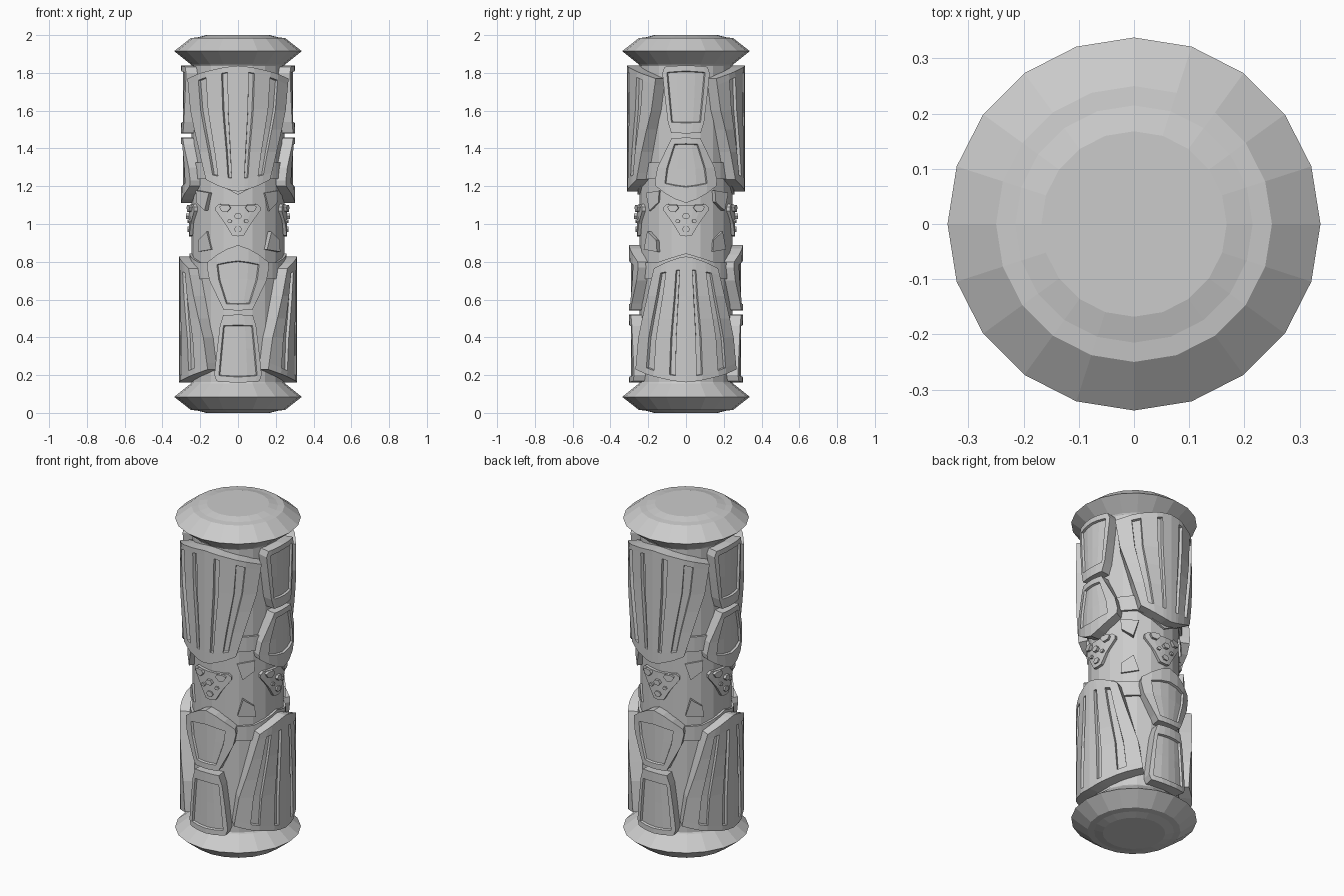
import bpy, bmesh, math
from math import sin, cos, radians, atan2
from mathutils import Vector

if "Cube" in bpy.data.objects:
    bpy.data.objects.remove(bpy.data.objects["Cube"])

SIDES = 20


def wrap(deg, z, r):
    """Point on the barrel: 0 degrees is the front, positive goes to the right."""
    a = radians(deg)
    return Vector((r * sin(a), -r * cos(a), z))


def finish(name, bm, turn=0):
    bmesh.ops.recalc_face_normals(bm, faces=bm.faces[:])
    me = bpy.data.meshes.new(name)
    bm.to_mesh(me)
    bm.free()
    ob = bpy.data.objects.new(name, me)
    ob.rotation_euler.z = radians(turn)
    bpy.context.collection.objects.link(ob)
    return ob


def lathe(name, profile):
    bm = bmesh.new()
    rings = [[bm.verts.new(wrap(360 * i / SIDES, z, r)) for i in range(SIDES)]
             for r, z in profile]
    for a, b in zip(rings, rings[1:]):
        for i in range(SIDES):
            j = (i + 1) % SIDES
            bm.faces.new((a[i], a[j], b[j], b[i]))
    bm.faces.new(rings[0])
    bm.faces.new(rings[-1])
    return finish(name, bm)


def skirt(bm, base, flare=1.0):
    """Pull the open border of a shell down into the barrel."""
    edges = [e for e in bm.edges if e.is_boundary]
    ret = bmesh.ops.extrude_edge_only(bm, edges=edges)
    for v in ret["geom"]:
        if isinstance(v, bmesh.types.BMVert):
            deg = math.degrees(atan2(v.co.x, -v.co.y))
            v.co = wrap(deg * flare, v.co.z, base)


def panel(name, rows, cols, r, turn, flip, groups=(), span=(0, 0), depth=0.012, flare=1.07):
    """Curved plate; rows are (half angle, edge z, centre z); groups are sunk column ranges."""
    bm = bmesh.new()
    grid = []
    for half, ze, zc in rows:
        line = []
        for s in cols:
            z = zc + (ze - zc) * abs(s) ** 1.4
            line.append(bm.verts.new(wrap(half * s, 2 - z if flip else z, r)))
        grid.append(line)
    cell = {}
    for j in range(len(rows) - 1):
        for i in range(len(cols) - 1):
            q = [grid[j][i], grid[j][i + 1], grid[j + 1][i + 1], grid[j + 1][i]]
            cell[i, j] = bm.faces.new(q[::-1] if flip else q)
    bm.normal_update()
    for a, b in groups:
        faces = [cell[i, j] for i in range(a, b) for j in range(*span)]
        bmesh.ops.inset_region(bm, faces=faces, thickness=0.004, depth=-depth)
    skirt(bm, 0.235, flare)
    return finish(name, bm, turn)


def plate(name, pts, r, turn, base=0.235, sunk=0):
    """Small wrapped polygon; pts are (arc length, z)."""
    bm = bmesh.new()
    f = bm.faces.new([bm.verts.new(wrap(math.degrees(u / r), z, r)) for u, z in pts])
    bm.normal_update()
    if f.normal.y > 0:
        f.normal_flip()
    if sunk:
        bmesh.ops.inset_region(bm, faces=[f], thickness=0.012, depth=-sunk)
    skirt(bm, base)
    return finish(name, bm, turn)


# Barrel and the two end caps
lathe("barrel", [(0.245, 0.1), (0.245, 1.9)])
cap = [(0.24, 1.83), (0.25, 1.845), (0.338, 1.915), (0.25, 1.984),
       (0.215, 1.988), (0.168, 2.0)]
lathe("top_cap", cap)
lathe("bottom_cap", [(r, 2 - z) for r, z in cap])

# Outlines shared by both halves
grille_rows = [(33, 1.235, 1.172), (35, 1.27, 1.24), (41, 1.38, 1.38), (48, 1.5, 1.5),
               (54, 1.6, 1.61), (58, 1.735, 1.81), (59, 1.77, 1.838)]
grille_cols = [-1, -.73, -.57, -.28, -.18, 0, .18, .28, .57, .73, 1]
plate_rows = [(15, 1.482, 1.48), (18.5, 1.54, 1.535), (21.5, 1.66, 1.66),
              (24.5, 1.80, 1.81), (22, 1.832, 1.84)]
shield_rows = [(32, 1.20, 1.112), (33, 1.23, 1.195), (30, 1.30, 1.29),
               (18, 1.42, 1.425), (14.5, 1.455, 1.457)]


def band(name, turn, flip, low, high, tip):
    """Collar around the barrel that dips to a point below each grille."""
    bm = bmesh.new()
    n = 40
    rings = []
    for r, top in ((0.24, False), (0.257, False), (0.257, True), (0.24, True)):
        ring = []
        for i in range(n):
            deg = 360 * i / n
            off = abs((deg + 90) % 180 - 90)
            z = high if top else low - (low - tip) * max(0, 1 - off / 36)
            ring.append(bm.verts.new(wrap(deg, 2 - z if flip else z, r)))
        rings.append(ring)
    for k in range(4):
        a, b = rings[k], rings[(k + 1) % 4]
        for i in range(n):
            j = (i + 1) % n
            bm.faces.new((a[i], a[j], b[j], b[i]))
    finish(name, bm, turn)


# Upper half, then the lower half flipped over and turned a quarter
for half, flip, start in (("upper", False, 0), ("lower", True, 90)):
    shift = -0.035 if flip else 0
    band(half + "_band", start, flip, 1.238 + shift, 1.325 + shift, 1.155)
    for side in (0, 180):
        t = start + side
        panel(half + "_grille", grille_rows, grille_cols, 0.312, t, flip,
              groups=((1, 2), (3, 4), (6, 7), (8, 9)), span=(1, 5), depth=0.016)
        panel(half + "_side_plate", plate_rows, [-1, -.8, -.4, 0, .4, .8, 1], 0.302,
              t + 90, flip, groups=((1, 5),), span=(1, 3), flare=1.14)
        panel(half + "_shield_plate", shield_rows, [-1, -.66, -.33, 0, .33, .66, 1], 0.302,
              t + 90, flip, groups=((1, 5),), span=(1, 3), flare=1.06)

# Waist ornaments on the four faces, and slanted sockets between them
badge_rows = [(7, 0.94, 0.935), (15, 1.0, 1.0), (27, 1.07, 1.07), (27, 1.09, 1.09),
              (23, 1.105, 1.10)]
wing = [(0.04, 1.085), (0.06, 1.063), (0.09, 1.068), (0.102, 1.09), (0.085, 1.1), (0.05, 1.1)]
stud = [(0.022 * cos(radians(60 * k)), 0.017 * sin(radians(60 * k))) for k in range(6)]
socket = [(-0.05, 1.165), (-0.02, 1.07), (0.045, 1.115), (0.05, 1.177)]
for k in range(4):
    t = 90 * k
    panel("waist_badge", badge_rows, [-1, -.6, -.3, 0, .3, .6, 1], 0.26, t, False, flare=1.03)
    for m in (-1, 1):
        plate("badge_wing", [(m * u, z) for u, z in wing], 0.275, t)
        plate("badge_small_stud", [(m * 0.045 + u * .6, 1.015 + z * .6) for u, z in stud], 0.27, t)
    plate("badge_stud", [(u, 1.042 + z) for u, z in stud], 0.276, t)
    plate("badge_tip", [(u, 0.972 + z) for u, z in stud], 0.268, t)
    mirror = 1 if k % 2 == 0 else -1
    for flip in (False, True):
        pts = [(mirror * u, (2.03 - z) if flip else z) for u, z in socket]
        plate("waist_socket", pts, 0.264, t + 45, sunk=0.008)
